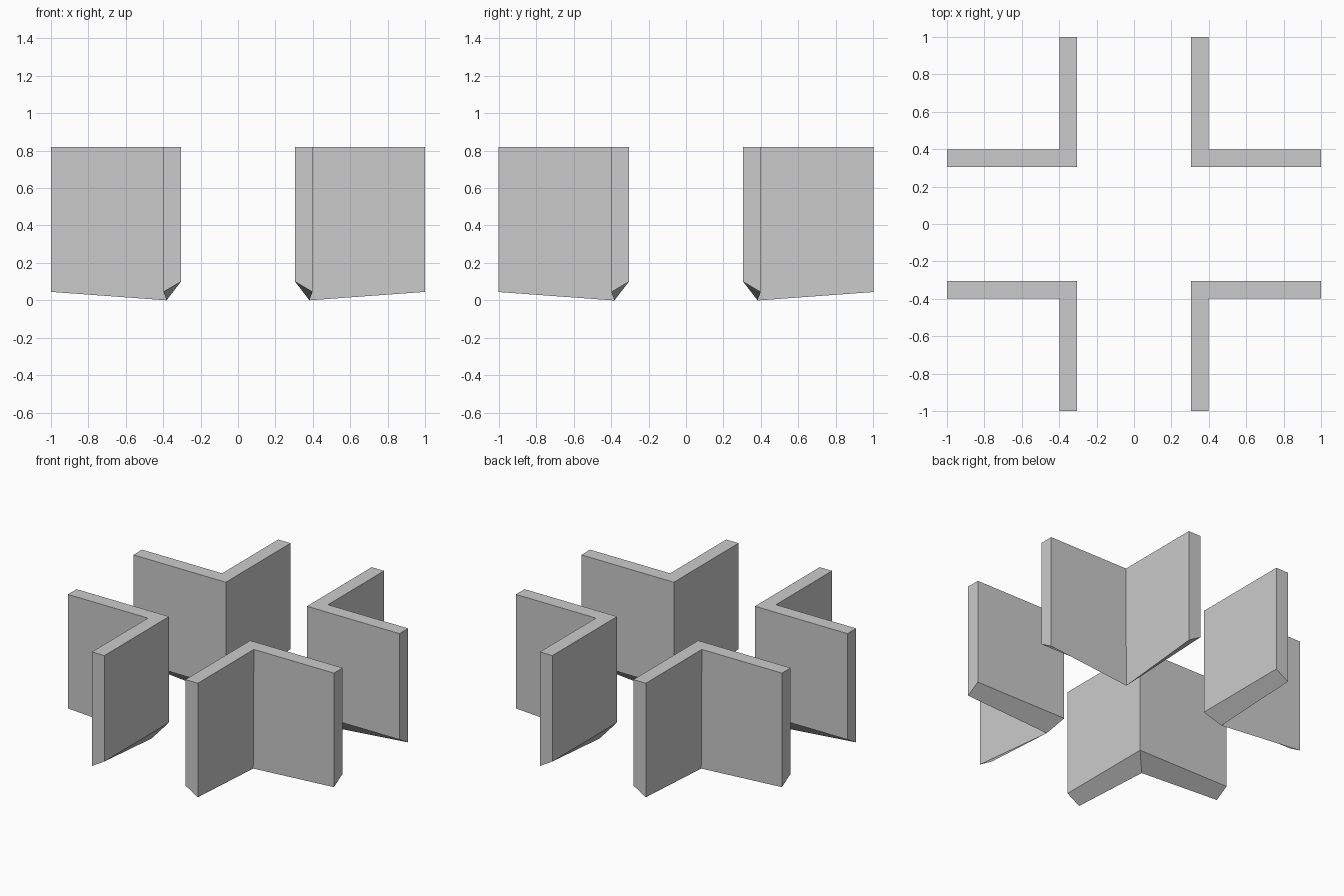
import bpy
import bmesh

if "Cube" in bpy.data.objects:
    bpy.data.objects.remove(bpy.data.objects["Cube"])

INNER, OUTER, END = 0.305, 0.398, 1.0
TOP = 0.82

# Cross-sections along one bracket: arm end, mitred corner, other arm end.
# Each lists inner top, outer top, outer bottom, inner bottom.
arm_end = [(END, INNER, TOP), (END, OUTER, TOP), (END, OUTER, 0.045), (END, INNER, 0.1)]
corner = [(INNER, INNER, TOP), (OUTER, OUTER, TOP), (0.382, 0.382, 0.0), (INNER, INNER, 0.1)]
other_end = [(y, x, z) for x, y, z in arm_end]

# Corner bracket with bevelled foot, lofted through the sections
bm = bmesh.new()
rings = [[bm.verts.new(p) for p in ring] for ring in (arm_end, corner, other_end)]
for a, b in zip(rings, rings[1:]):
    for i in range(4):
        j = (i + 1) % 4
        bm.faces.new((a[i], a[j], b[j], b[i]))
bm.faces.new(rings[0])
bm.faces.new(rings[-1])
bmesh.ops.recalc_face_normals(bm, faces=bm.faces)

mesh = bpy.data.meshes.new("corner_brackets")
bm.to_mesh(mesh)
bm.free()
brackets = bpy.data.objects.new("corner_brackets", mesh)
bpy.context.collection.objects.link(brackets)

# Mirror into all four corners
mirror = brackets.modifiers.new("four_corners", 'MIRROR')
mirror.use_axis = (True, True, False)
